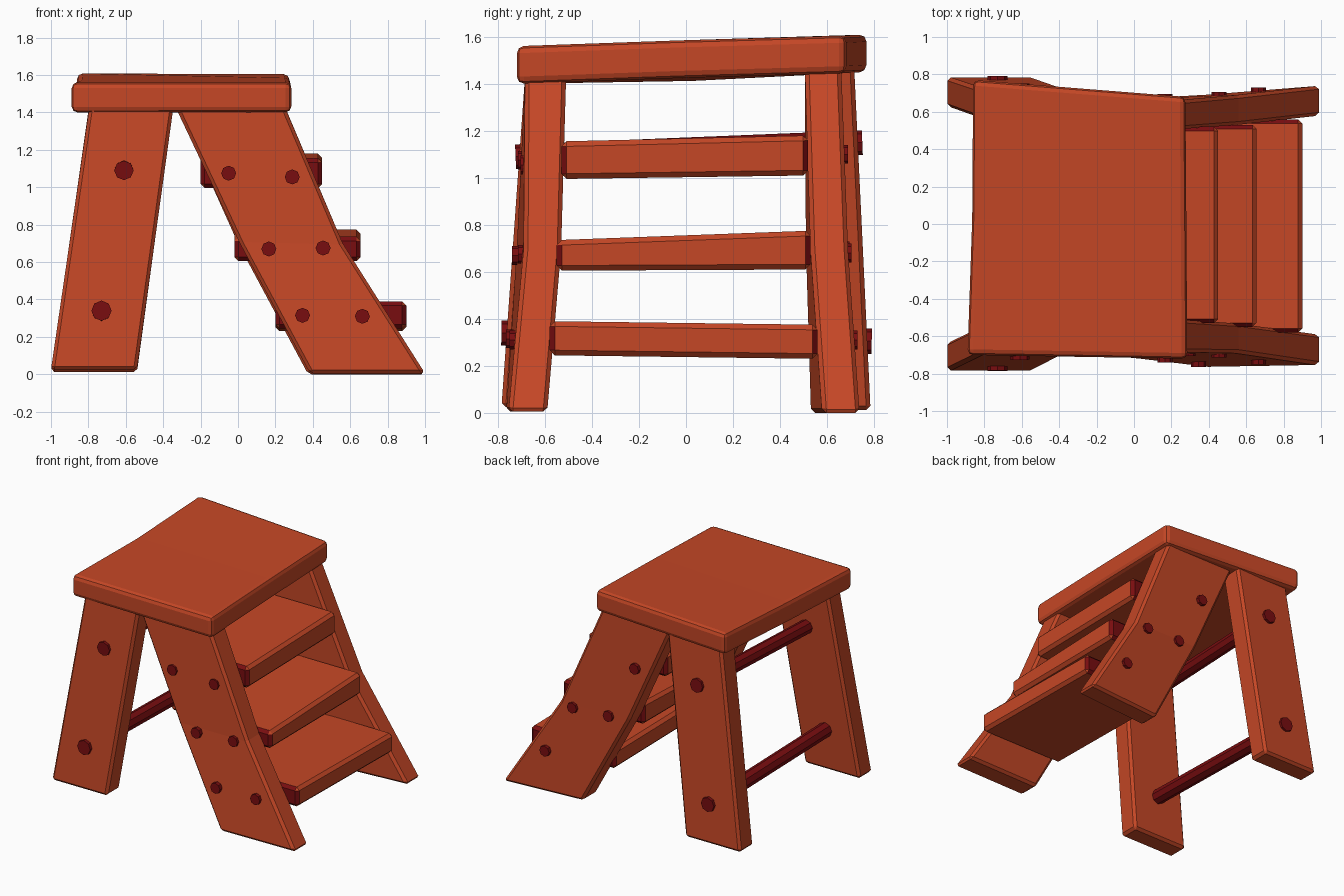
import bpy, bmesh, math
from mathutils import Vector

if "Cube" in bpy.data.objects:
    bpy.data.objects.remove(bpy.data.objects["Cube"])


def material(name, rgb):
    m = bpy.data.materials.new(name)
    m.diffuse_color = (*rgb, 1)
    m.use_nodes = True
    m.node_tree.nodes["Principled BSDF"].inputs["Base Color"].default_value = m.diffuse_color
    return m


ORANGE = material("orange_red_wood", (0.56, 0.063, 0.019))
DARK = material("dark_red_wood", (0.19, 0.004, 0.005))


def finish(bm, name, mats):
    me = bpy.data.meshes.new(name)
    bm.to_mesh(me)
    bm.free()
    for m in mats:
        me.materials.append(m)
    ob = bpy.data.objects.new(name, me)
    bpy.context.collection.objects.link(ob)


def loft(name, rings, bevel, segments=1, dark_ends=False):
    """Board lofted through four-point rings, with chamfered edges."""
    bm = bmesh.new()
    loops = [[bm.verts.new(p) for p in r] for r in rings]
    for a, b in zip(loops, loops[1:]):
        for i in range(4):
            j = (i + 1) % 4
            bm.faces.new((a[i], a[j], b[j], b[i]))
    bm.faces.new(loops[0])
    bm.faces.new(loops[-1])
    bmesh.ops.recalc_face_normals(bm, faces=bm.faces)
    sharp = [e for e in bm.edges if e.calc_face_angle(0) > math.radians(35)]
    bmesh.ops.bevel(bm, geom=sharp, offset=bevel, segments=segments,
                    profile=0.5, affect='EDGES', clamp_overlap=True)
    bmesh.ops.recalc_face_normals(bm, faces=bm.faces)
    if dark_ends:
        for f in bm.faces:
            f.material_index = int(abs(f.normal.y) > 0.6)
    finish(bm, name, [ORANGE, DARK] if dark_ends else [ORANGE])


def dowel(name, p, q, r):
    """Eight-sided rod between two points."""
    p, q = Vector(p), Vector(q)
    bm = bmesh.new()
    bmesh.ops.create_cone(bm, cap_ends=True, segments=8, radius1=r, radius2=r,
                          depth=(q - p).length)
    rot = (q - p).to_track_quat('Z', 'Y').to_matrix()
    for v in bm.verts:
        v.co = rot @ v.co + (p + q) / 2
    finish(bm, name, [DARK])


def upright(name, sections, bevel=0.018):
    """Sections: z, x left, x right, y outer, y inner, y shift of left side."""
    rings = [[(x0, yo + t, z), (x1, yo, z), (x1, yi, z), (x0, yi + t, z)]
             for z, x0, x1, yo, yi, t in sections]
    loft(name, rings, bevel)


# top platform, rising to the back and slightly bent in the middle
def slab_ring(yl, yr, x0, x1, zl, zr, h):
    return [(x0, yl, zl), (x1, yr, zr), (x1, yr, zr + h), (x0, yl, zl + h)]


loft("top_platform", [
    slab_ring(-0.70, -0.72, -0.89, 0.285, 1.40, 1.40, 0.16),
    slab_ring(0.03, -0.02, -0.865, 0.28, 1.412, 1.425, 0.16),
    slab_ring(0.77, 0.68, -0.86, 0.275, 1.45, 1.445, 0.16)], 0.03, 2)

# rear legs
upright("front_rear_leg", [(0.025, -1.0, -0.54, -0.785, -0.63, 0),
                           (1.43, -0.795, -0.345, -0.685, -0.53, 0)])
upright("back_rear_leg", [(0.012, -1.0, -0.54, 0.785, 0.625, 0),
                          (1.48, -0.79, -0.34, 0.715, 0.55, 0)])

# stair side boards, splayed below the middle
upright("front_stair_side", [(0.005, 0.385, 1.0, -0.755, -0.59, -0.01),
                             (0.70, 0.01, 0.56, -0.69, -0.53, -0.03),
                             (1.43, -0.335, 0.25, -0.685, -0.51, 0)])
upright("back_stair_side", [(0.0, 0.375, 1.0, 0.74, 0.58, -0.05),
                            (0.70, 0.0, 0.56, 0.69, 0.53, -0.02),
                            (1.48, -0.35, 0.23, 0.66, 0.505, 0)])

# stair treads with dark end grain
treads = [(0.20, 0.90, 0.58, 0.56, 0.245, 0.39, 0.23, 0.375),
          (-0.02, 0.655, 0.55, 0.53, 0.605, 0.735, 0.61, 0.775),
          (-0.20, 0.45, 0.53, 0.52, 0.995, 1.155, 1.01, 1.18)]
for n, (x0, x1, yf, yb, f0, f1, b0, b1) in enumerate(treads, 1):
    loft(f"tread_{n}", [
        [(x0, -yf, f0), (x1, -yf, f0), (x1, -yf, f1), (x0, -yf, f1)],
        [(x0, yb, b0), (x1, yb, b0), (x1, yb, b1), (x0, yb, b1)]],
        0.022, dark_ends=True)

# round rails between the rear legs
dowel("lower_rail", (-0.73, -0.785, 0.34), (-0.73, 0.79, 0.305), 0.054)
dowel("upper_rail", (-0.61, -0.725, 1.09), (-0.61, 0.75, 1.15), 0.052)

# pegs that hold the treads: x, y of the outer end, z
pegs = [(-0.05, -0.715, 1.075), (0.29, -0.705, 1.055), (0.165, -0.74, 0.67),
        (0.455, -0.715, 0.675), (0.345, -0.765, 0.315), (0.665, -0.75, 0.31),
        (-0.05, 0.69, 1.10), (0.165, 0.695, 0.69), (0.455, 0.705, 0.68),
        (0.665, 0.73, 0.31)]
for n, (x, y, z) in enumerate(pegs, 1):
    dowel(f"peg_{n}", (x, y, z), (x, y - math.copysign(0.08, y), z), 0.04)
